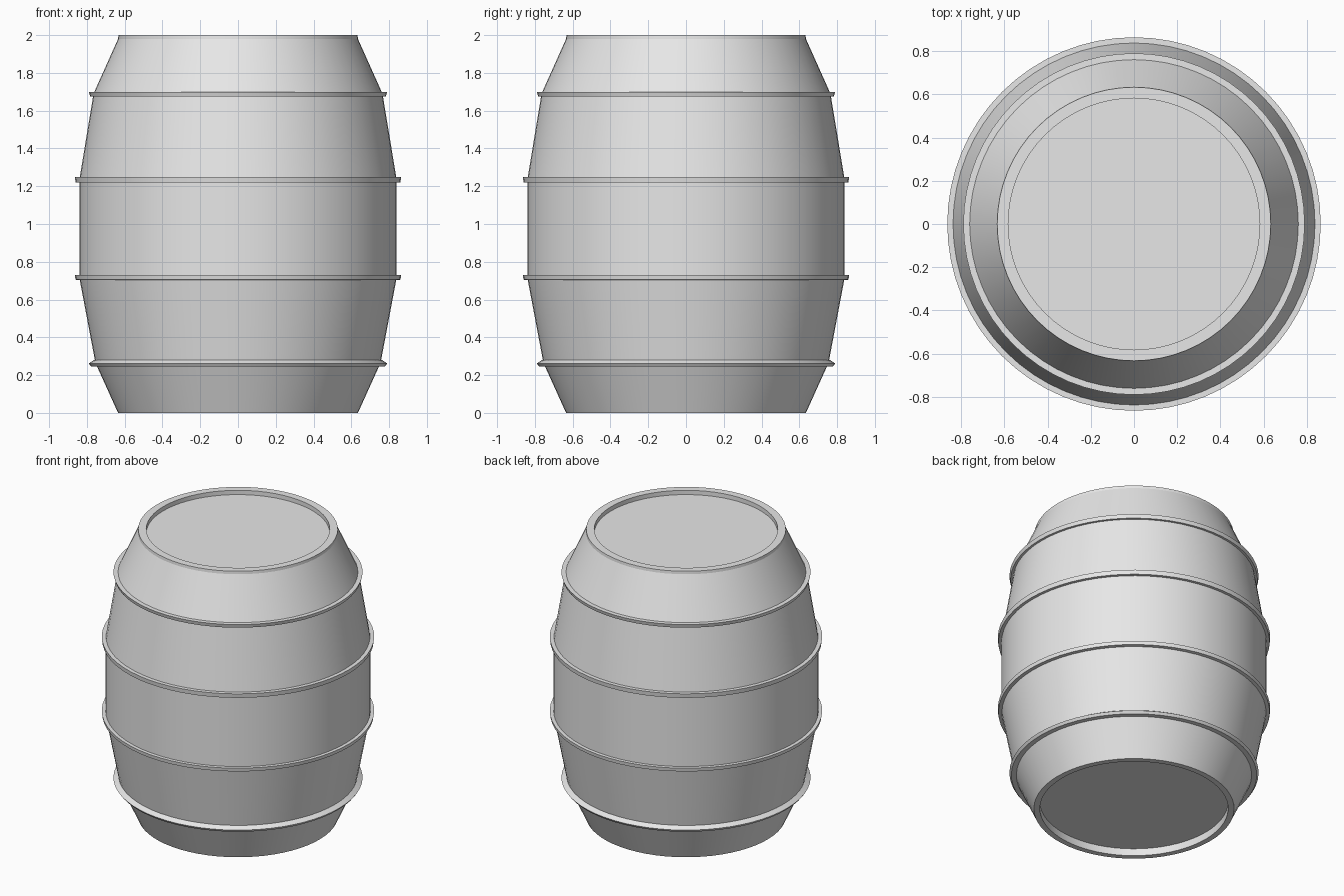
import bpy, bmesh, math

cube = bpy.data.objects.get("Cube")
if cube:
    bpy.data.objects.remove(cube, do_unlink=True)

SEGMENTS = 64

grey = bpy.data.materials.new("light grey")
grey.use_nodes = True
colour = (0.8, 0.8, 0.8, 1)
grey.diffuse_color = colour
grey.node_tree.nodes["Principled BSDF"].inputs["Base Color"].default_value = colour


def lathe(name, profile, closed=False):
    """Spin a (radius, height) profile around z; zero radius makes a pole."""
    mesh = bpy.data.meshes.new(name)
    bm = bmesh.new()
    verts = [bm.verts.new((r, 0, z)) for r, z in profile]
    pairs = list(zip(verts, verts[1:]))
    if closed:
        pairs.append((verts[-1], verts[0]))
    edges = [bm.edges.new(p) for p in pairs]
    bmesh.ops.spin(bm, geom=verts + edges, cent=(0, 0, 0), axis=(0, 0, 1),
                   angle=math.tau, steps=SEGMENTS, use_duplicate=False)
    bmesh.ops.remove_doubles(bm, verts=bm.verts, dist=0.0005)
    bmesh.ops.recalc_face_normals(bm, faces=bm.faces)
    bm.to_mesh(mesh)
    bm.free()
    mesh.materials.append(grey)
    obj = bpy.data.objects.new(name, mesh)
    bpy.context.collection.objects.link(obj)
    bpy.ops.object.select_all(action="DESELECT")
    obj.select_set(True)
    bpy.context.view_layer.objects.active = obj
    bpy.ops.object.shade_smooth_by_angle(angle=math.radians(8))
    return obj


# Bulging body with a recessed head at each end
lathe("barrel_body", [
    (0, 0.05), (0.597, 0.05), (0.597, 0), (0.635, 0),
    (0.755, 0.265), (0.84, 0.715), (0.84, 1.235), (0.765, 1.69),
    (0.635, 1.98), (0.633, 2), (0.582, 2), (0.582, 1.97), (0, 1.97),
])

# Hoops: each cross-section runs from the body outwards
hoops = {
    "top_hoop": [(0.74, 1.675), (0.783, 1.675), (0.79, 1.70), (0.74, 1.70)],
    "upper_hoop": [(0.81, 1.22), (0.86, 1.22), (0.864, 1.25), (0.81, 1.25)],
    "lower_hoop": [(0.81, 0.70), (0.86, 0.705), (0.864, 0.73), (0.81, 0.73)],
    "bottom_hoop": [(0.72, 0.245), (0.778, 0.245), (0.79, 0.262),
                    (0.762, 0.28), (0.72, 0.28)],
}
for name, section in hoops.items():
    lathe(name, section, closed=True)
